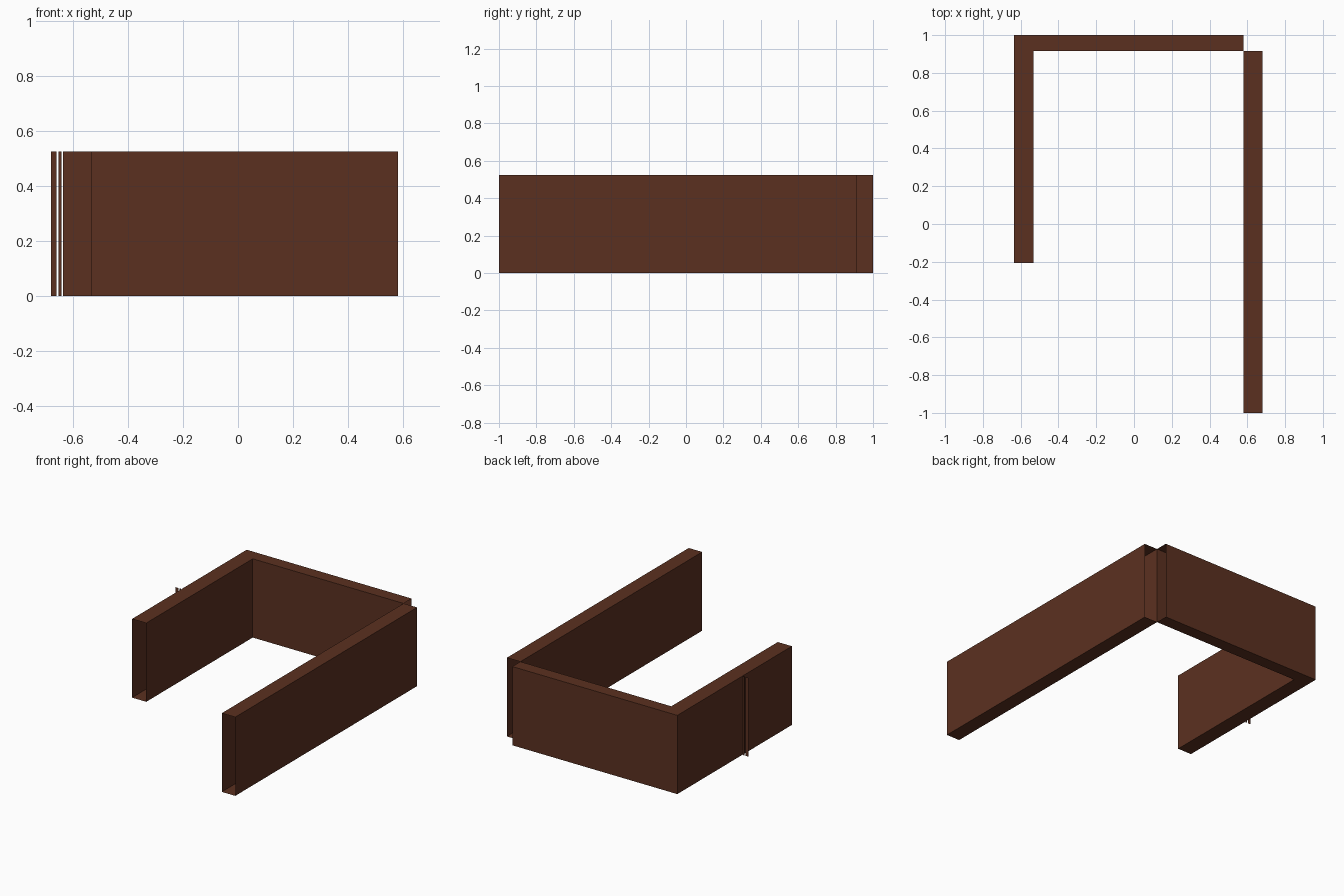
import bpy

if "Cube" in bpy.data.objects:
    bpy.data.objects.remove(bpy.data.objects["Cube"])

H = 0.525  # wall height

mat = bpy.data.materials.new("brown_wall")
mat.diffuse_color = (0.105, 0.03, 0.0145, 1)
mat.use_nodes = True
mat.node_tree.nodes["Principled BSDF"].inputs["Base Color"].default_value = mat.diffuse_color


def make(name, verts, faces):
    mesh = bpy.data.meshes.new(name)
    mesh.from_pydata(verts, [], faces)
    mesh.materials.append(mat)
    obj = bpy.data.objects.new(name, mesh)
    bpy.context.collection.objects.link(obj)
    return obj


def hollow_wall(name, outline, open_edges):
    """Extrude a counter-clockwise plan outline, leaving the listed ends open."""
    n = len(outline)
    verts = [(x, y, z) for z in (0, H) for x, y in outline]
    faces = [tuple(reversed(range(n))), tuple(range(n, 2 * n))]
    for i in range(n):
        if i not in open_edges:
            j = (i + 1) % n
            faces.append((i, j, j + n, i + n))
    return make(name, verts, faces)


# L-shaped left and back wall, open at both ends
hollow_wall("left_back_wall",
            [(-0.636, -0.207), (-0.532, -0.207), (-0.532, 0.915),
             (0.581, 0.915), (0.581, 1.0), (-0.636, 1.0)], {0, 3})

# Long right wall, open at both ends
hollow_wall("right_wall",
            [(0.581, -1.0), (0.68, -1.0), (0.68, 0.915), (0.581, 0.915)], {0, 2})

# Thin upright fins outside the left wall
for k, (x0, x1) in enumerate([(-0.68, -0.66), (-0.653, -0.642)]):
    y = 0.315
    make(f"fin_{k + 1}", [(x0, y, 0), (x1, y, 0), (x1, y, H), (x0, y, H)],
         [(0, 1, 2, 3)])
